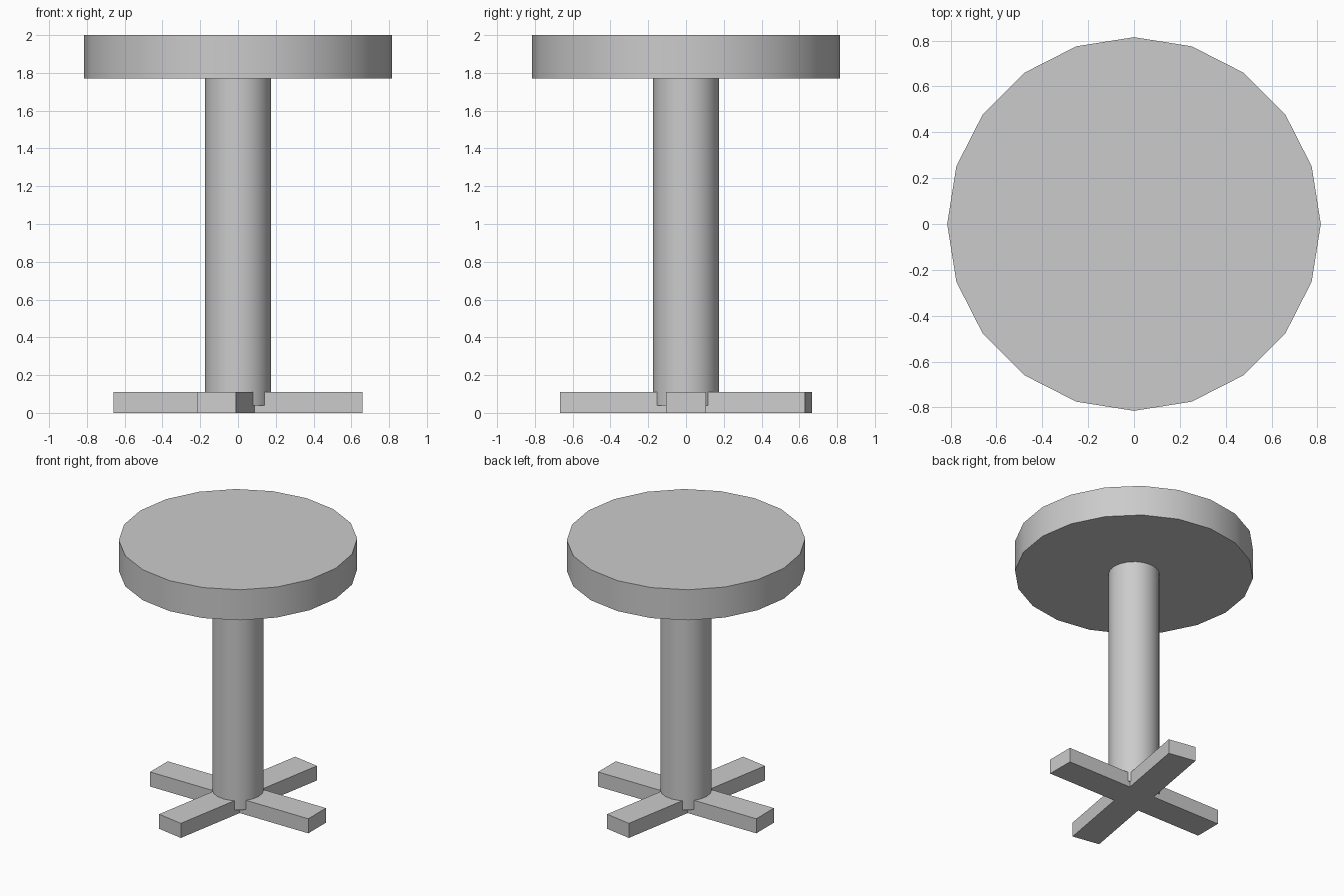
import bpy
import math

if "Cube" in bpy.data.objects:
    bpy.data.objects.remove(bpy.data.objects["Cube"])


def cylinder(name, radius, z0, z1, sides=20):
    bpy.ops.mesh.primitive_cylinder_add(vertices=sides, radius=radius, depth=z1 - z0,
                                        location=(0, 0, (z0 + z1) / 2))
    obj = bpy.context.object
    obj.name = name
    bpy.ops.object.shade_smooth_by_angle(angle=math.radians(30))
    return obj


def bar(name, length, width, height, angle):
    bpy.ops.mesh.primitive_cube_add(size=1, location=(0, 0, height / 2),
                                    rotation=(0, 0, math.radians(angle)))
    obj = bpy.context.object
    obj.name = name
    obj.scale = (length, width, height)
    bpy.ops.object.transform_apply(location=False, rotation=True, scale=True)
    return obj


# Round seat and column
cylinder("seat", 0.815, 1.77, 2.0)
cylinder("column", 0.175, 0.04, 1.775)

# Crossed foot bars, the second one slightly off square
bar("foot_bar_side", 1.32, 0.21, 0.11, 0)
bar("foot_bar_front", 1.315, 0.21, 0.11, 80)
